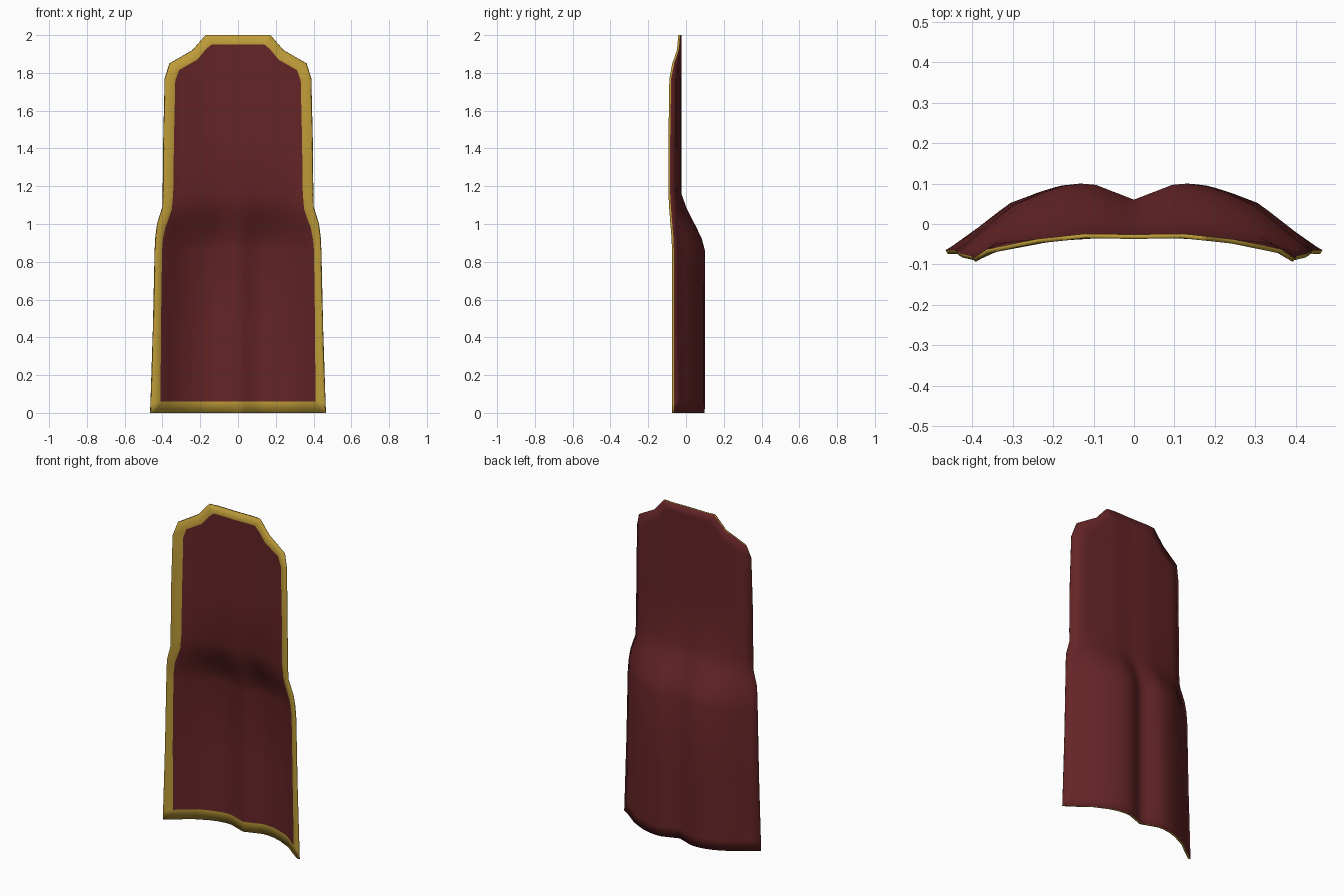
import bpy
import bmesh
import math

cube = bpy.data.objects.get("Cube")
if cube:
    bpy.data.objects.remove(cube, do_unlink=True)

THICK = 0.011


def make_material(name, rgb):
    mat = bpy.data.materials.new(name)
    mat.use_nodes = True
    color = (*rgb, 1.0)
    mat.diffuse_color = color
    bsdf = mat.node_tree.nodes["Principled BSDF"]
    bsdf.inputs["Base Color"].default_value = color
    bsdf.inputs["Roughness"].default_value = 0.8
    return mat


def lerp_table(table, t):
    """Piecewise linear lookup in (key, value) pairs, clamped at the ends."""
    if t <= table[0][0]:
        return table[0][1]
    for (a, va), (b, vb) in zip(table, table[1:]):
        if t <= b:
            return va + (vb - va) * (t - a) / (b - a)
    return table[-1][1]


# Side outline: outer x, outer z, inner x, inner z of the trim, bottom to top
SIDE = [
    (0.458, 0.05, 0.41, 0.06), (0.445, 0.45, 0.408, 0.45),
    (0.436, 0.86, 0.402, 0.86), (0.433, 0.93, 0.397, 0.92),
    (0.424, 1.0, 0.385, 0.98), (0.408, 1.05, 0.366, 1.03),
    (0.395, 1.09, 0.35, 1.08), (0.393, 1.16, 0.343, 1.16),
    (0.39, 1.45, 0.339, 1.45), (0.383, 1.77, 0.332, 1.76),
    (0.36, 1.85, 0.312, 1.815), (0.24, 1.92, 0.215, 1.87),
    (0.21, 1.955, 0.17, 1.925), (0.18, 1.99, 0.14, 1.95),
]
BOTTOM_W, TOP_W = 0.46, 0.17
HALF_COLS = [0.08, 0.17, 0.24, 0.32, 0.43, 0.54, 0.73, 0.88, 1.0]
COLS = [-u for u in reversed(HALF_COLS)] + [0.0] + HALF_COLS

# Cross-sections: gentle bow above, double billow below, and their blend by height
UPPER = [(0, -0.026), (0.12, -0.024), (0.34, -0.048), (0.39, -0.082)]
LOWER = [(0, 0.06), (0.13, 0.081), (0.22, 0.097), (0.29, 0.1), (0.39, 0.095),
         (0.48, 0.083), (0.65, 0.055), (0.8, 0.002), (0.92, -0.042), (1, -0.063)]
BLEND = [(0.86, 1), (0.93, 0.85), (1.0, 0.55), (1.08, 0.22), (1.16, 0)]
WIDTH = [(0, BOTTOM_W)] + [(row[1], row[0]) for row in SIDE]


def depth(x, z):
    x = abs(x)
    t = lerp_table(BLEND, z)
    high = lerp_table(UPPER, x)
    low = lerp_table(LOWER, x / lerp_table(WIDTH, z))
    return high + (low - high) * t - THICK


def build_cloak(red, gold):
    bm = bmesh.new()

    def vert(x, z):
        return bm.verts.new((x, depth(x, z), z))

    def full_row(width, z):
        return [vert(-width, z)] + [vert(u * width * 0.97, z) for u in COLS] + [vert(width, z)]

    # Bottom hem, body rows with side trim, top hem
    grid = [full_row(BOTTOM_W, 0)]
    for xo, zo, xi, zi in SIDE:
        grid.append([vert(-xo, zo)] + [vert(u * xi, zi) for u in COLS] + [vert(xo, zo)])
    grid.append(full_row(TOP_W, 2))

    rows, cols = len(grid) - 1, len(grid[0]) - 1
    for r in range(rows):
        for c in range(cols):
            f = bm.faces.new((grid[r][c], grid[r][c + 1], grid[r + 1][c + 1], grid[r + 1][c]))
            f.material_index = int(r in (0, rows - 1) or c in (0, cols - 1))

    mesh = bpy.data.meshes.new("cloak")
    bm.to_mesh(mesh)
    bm.free()
    obj = bpy.data.objects.new("cloak", mesh)
    bpy.context.collection.objects.link(obj)
    mesh.materials.append(red)
    mesh.materials.append(gold)

    bpy.context.view_layer.objects.active = obj
    obj.select_set(True)
    bpy.ops.object.shade_smooth_by_angle(angle=math.radians(50))

    # Cloth thickness: plain lining behind, trim colour on the rim
    solid = obj.modifiers.new("thickness", "SOLIDIFY")
    solid.thickness = THICK
    solid.offset = -1
    solid.material_offset = -1
    solid.material_offset_rim = 1
    return obj


build_cloak(make_material("dark red cloth", (0.13, 0.018, 0.02)),
            make_material("gold trim", (0.51, 0.33, 0.04)))
